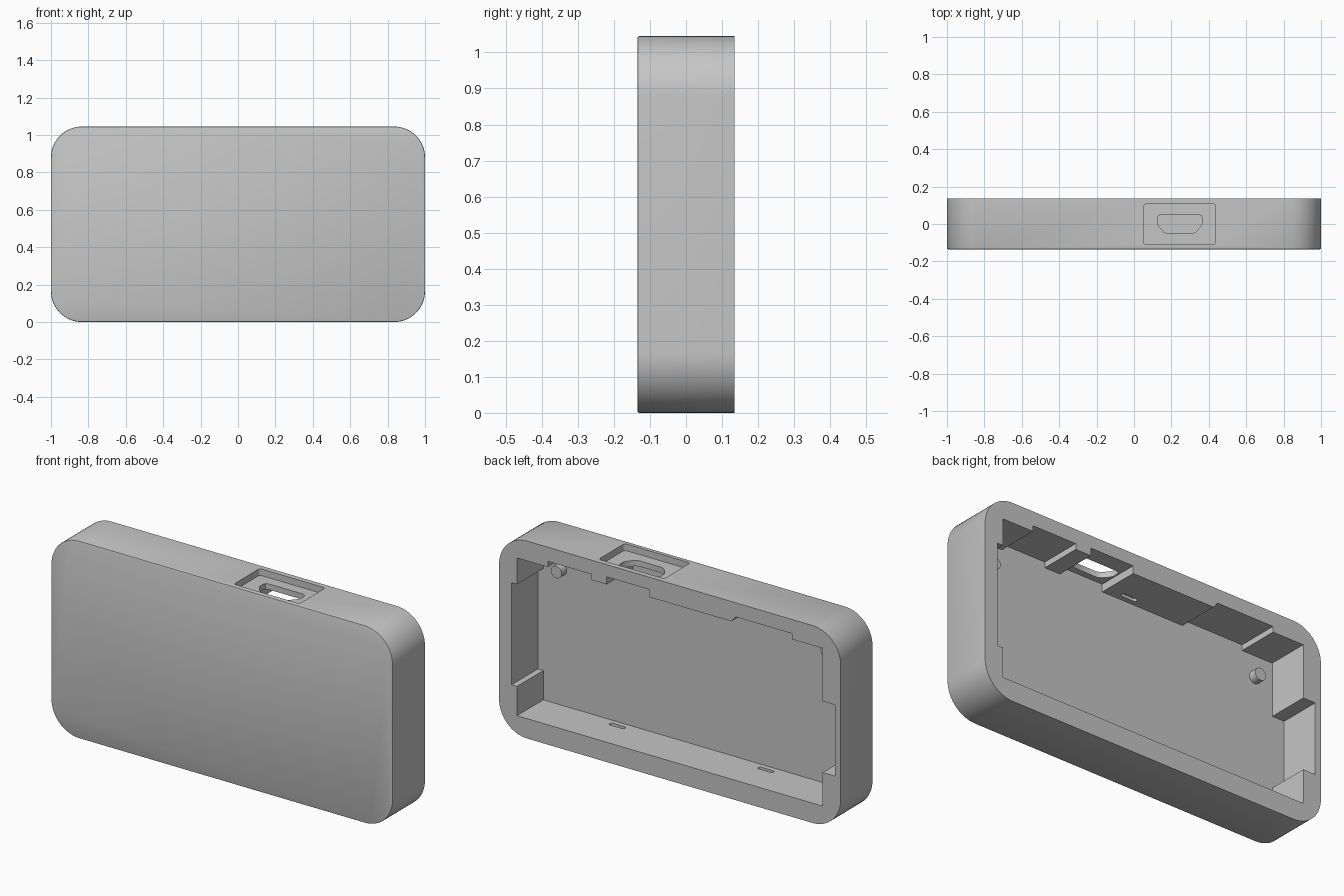
import bpy, bmesh
from math import cos, sin, pi, radians

cube = bpy.data.objects.get("Cube")
if cube:
    bpy.data.objects.remove(cube, do_unlink=True)

gray = bpy.data.materials.new("light_gray_plastic")
gray.use_nodes = True
COLOR = (0.56, 0.56, 0.56, 1)
gray.diffuse_color = COLOR
gray.node_tree.nodes["Principled BSDF"].inputs["Base Color"].default_value = COLOR

HALF_Y, HEIGHT = 0.135, 1.045
PLATE = -0.085            # inner face of the front plate
BACK = HALF_Y + 0.05      # cutters run past the open back
WALL, TOP = 0.105, 0.94   # cavity floor and ceiling
SIDE = 0.895              # cavity half width


def rounded_rect(x0, x1, z0, z1, r, steps):
    pts = []
    corners = [(x1 - r, z1 - r), (x0 + r, z1 - r), (x0 + r, z0 + r), (x1 - r, z0 + r)]
    for q, (cx, cz) in enumerate(corners):
        for i in range(steps + 1):
            a = (q + i / steps) * pi / 2
            pts.append((cx + r * cos(a), cz + r * sin(a)))
    return pts


def prism(name, pts, lo, hi, axis, front_bevel=0):
    """Extrude a closed profile along y or z."""
    bm = bmesh.new()
    place = (lambda u, v, t: (u, t, v)) if axis == "y" else (lambda u, v, t: (u, v, t))
    ring = [[bm.verts.new(place(u, v, t)) for u, v in pts] for t in (lo, hi)]
    low = bm.faces.new(ring[0])
    bm.faces.new(ring[1])
    n = len(pts)
    for i in range(n):
        j = (i + 1) % n
        bm.faces.new((ring[0][i], ring[0][j], ring[1][j], ring[1][i]))
    bmesh.ops.recalc_face_normals(bm, faces=bm.faces[:])
    if front_bevel:
        bmesh.ops.bevel(bm, geom=low.edges[:], offset=front_bevel, segments=2,
                        profile=0.5, affect="EDGES")
    mesh = bpy.data.meshes.new(name)
    bm.to_mesh(mesh)
    bm.free()
    mesh.materials.append(gray)
    obj = bpy.data.objects.new(name, mesh)
    bpy.context.scene.collection.objects.link(obj)
    return obj


def combine(target, tool, operation="DIFFERENCE"):
    """Apply a boolean and discard the tool."""
    mod = target.modifiers.new("cut", "BOOLEAN")
    mod.operation, mod.object, mod.solver = operation, tool, "EXACT"
    bpy.context.view_layer.update()
    graph = bpy.context.evaluated_depsgraph_get()
    mesh = bpy.data.meshes.new_from_object(target.evaluated_get(graph))
    target.modifiers.clear()
    target.data = mesh
    bpy.data.objects.remove(tool, do_unlink=True)


# Outer shell
case = prism("case_shell", rounded_rect(-1, 1, 0, HEIGHT, 0.165, 16),
             -HALF_Y, HALF_Y, "y", front_bevel=0.005)

# Main cavity with stepped ceiling and side pockets, listed clockwise from the floor
POCKET, PORT = 0.97, 0.98
cavity = [
    (-SIDE, WALL), (-SIDE, 0.283), (-0.966, 0.283), (-0.966, 0.66), (-SIDE, 0.66),
    (-SIDE, TOP), (-0.715, TOP), (-0.715, POCKET), (-0.385, POCKET), (-0.36, TOP),
    (0.118, TOP), (0.118, PORT), (0.37, PORT), (0.37, TOP),
    (0.46, TOP), (0.46, POCKET), (0.715, POCKET), (0.715, TOP), (SIDE, TOP),
    (SIDE, 0.8), (0.927, 0.8), (0.927, 0.26), (SIDE, 0.26), (SIDE, WALL),
]
combine(case, prism("cavity_cutter", cavity, PLATE, BACK, "y"))

# Connector recess and through opening in the top wall
combine(case, prism("recess_cutter", rounded_rect(0.052, 0.437, -0.11, 0.107, 0.015, 4),
                    HEIGHT - 0.035, HEIGHT + 0.05, "z"))
opening = [(0.145, 0.05), (0.345, 0.05), (0.36, 0.044), (0.365, 0.03), (0.365, 0.005),
           (0.355, -0.015), (0.33, -0.043), (0.31, -0.052), (0.18, -0.052),
           (0.16, -0.043), (0.135, -0.015), (0.125, 0.005), (0.125, 0.03), (0.13, 0.044)]
combine(case, prism("port_cutter", opening, PORT - 0.05, HEIGHT, "z"))

# Snap slots in the floor and ceiling
for x, z in ((-0.435, WALL), (0.435, WALL), (-0.01, TOP)):
    slot = rounded_rect(x - 0.045, x + 0.045, -0.058, -0.036, 0.0105, 4)
    combine(case, prism("slot_cutter", slot, z - 0.015, z + 0.015, "z"))

for poly in case.data.polygons:
    poly.material_index = 0

# Locating pegs on the inside of the front plate
pegs = []
for side, x in (("left", 0.79), ("right", -0.79)):
    r = 0.032
    outline = rounded_rect(x - r, x + r, 0.825 - r, 0.825 + r, r * 0.999, 6)
    pegs.append(prism(side + "_peg", outline, PLATE - 0.01, PLATE + 0.042, "y"))

# Smooth the rounded corners, keep edges sharp
bpy.ops.object.select_all(action="DESELECT")
for obj in [case] + pegs:
    obj.select_set(True)
bpy.context.view_layer.objects.active = case
bpy.ops.object.shade_smooth_by_angle(angle=radians(30))
